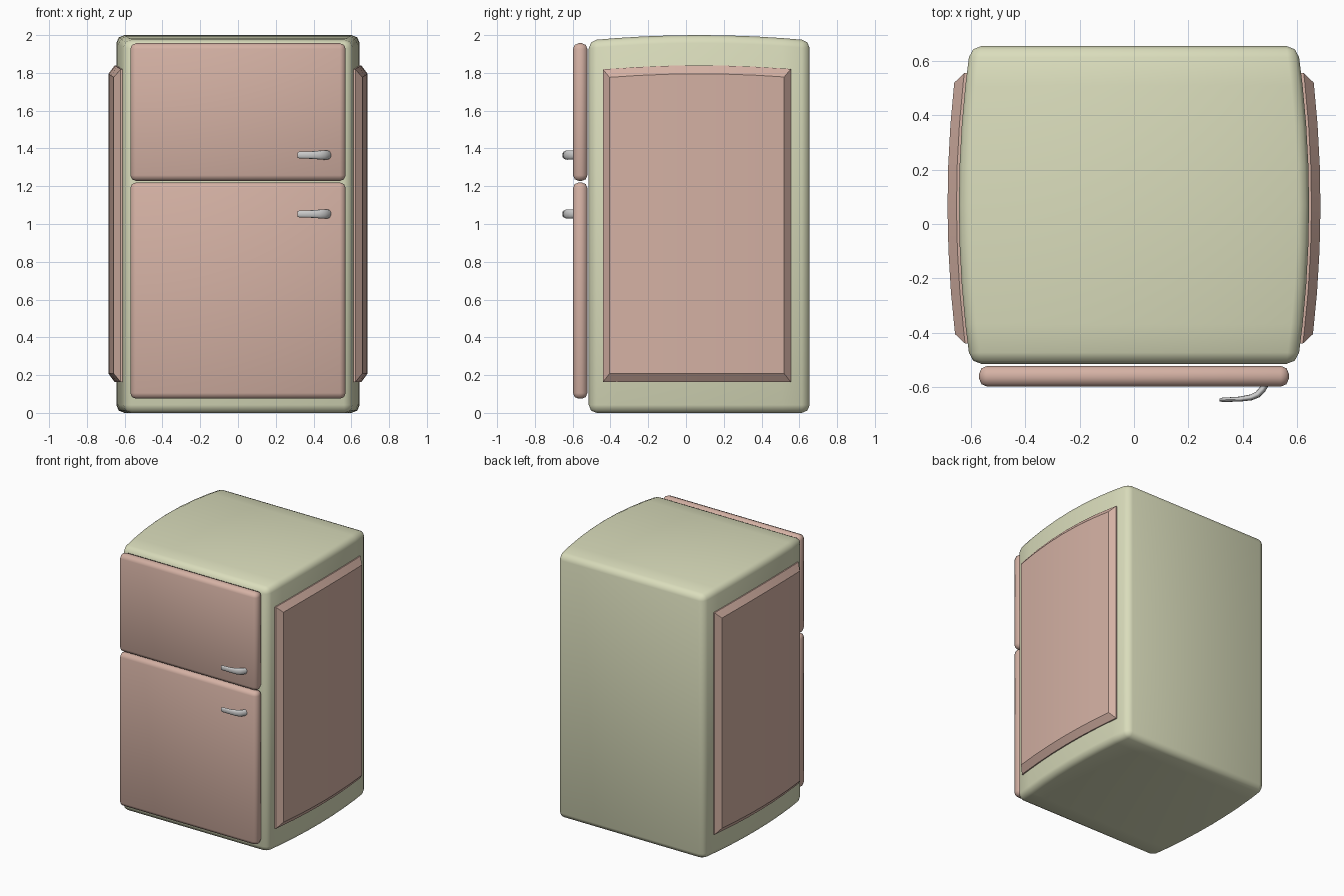
import bpy, bmesh, math
from mathutils import Vector

if "Cube" in bpy.data.objects:
    bpy.data.objects.remove(bpy.data.objects["Cube"])

def material(name, rgb):
    m = bpy.data.materials.new(name)
    m.diffuse_color = (*rgb, 1)
    m.use_nodes = True
    m.node_tree.nodes["Principled BSDF"].inputs["Base Color"].default_value = m.diffuse_color
    return m

GREEN = material("pale_green", (0.70, 0.72, 0.50))
PINK = material("dusty_pink", (0.66, 0.44, 0.37))

Y0, Y1 = -0.515, 0.655
MID, HALF = (Y0 + Y1) / 2, (Y1 - Y0) / 2

def bulge(y):
    return 1 - ((y - MID) / HALF) ** 2

def width(y):
    return 0.602 + 0.042 * bulge(y)

def roof(y):
    return 1.972 + 0.028 * bulge(y)

def loft(name, sections, mat=None, bevel=0, angle=35):
    """Skin a list of equal closed sections, cap both ends."""
    bm = bmesh.new()
    rings = [[bm.verts.new(p) for p in s] for s in sections]
    n = len(rings[0])
    for a, b in zip(rings, rings[1:]):
        for i in range(n):
            j = (i + 1) % n
            bm.faces.new((a[i], a[j], b[j], b[i]))
    bm.faces.new(rings[0])
    bm.faces.new(rings[-1])
    bmesh.ops.remove_doubles(bm, verts=bm.verts, dist=1e-5)
    bmesh.ops.recalc_face_normals(bm, faces=bm.faces)
    me = bpy.data.meshes.new(name)
    bm.to_mesh(me)
    bm.free()
    ob = bpy.data.objects.new(name, me)
    bpy.context.collection.objects.link(ob)
    if mat:
        me.materials.append(mat)
    if bevel:
        mod = ob.modifiers.new("round_edges", "BEVEL")
        mod.width, mod.segments = bevel, 2
        mod.limit_method, mod.angle_limit = "ANGLE", math.radians(40)
    bpy.ops.object.select_all(action="DESELECT")
    ob.select_set(True)
    bpy.context.view_layer.objects.active = ob
    if bevel:
        bpy.ops.object.modifier_apply(modifier="round_edges")
    bpy.ops.object.shade_smooth_by_angle(angle=math.radians(angle))
    return ob

# Cabinet with bowed sides and roof
ys = [Y0 + (Y1 - Y0) * i / 8 for i in range(9)]
loft("cabinet", [[(-width(y), y, 0), (width(y), y, 0),
                  (width(y), y, roof(y)), (-width(y), y, roof(y))] for y in ys],
     GREEN, bevel=0.042, angle=50)

# Raised side panels following the bowed sides
def side_panel(name, s):
    a, b, z0 = -0.44, 0.555, 0.163
    inner = [a + 0.035 + (b - a - 0.07) * i / 6 for i in range(7)]
    sections = []
    for y in [a, *inner, b]:
        x, z1 = width(y), roof(y) - 0.16
        sunk, rim, face = x - 0.015, x + 0.009, x + 0.042
        if y in (a, b):
            pts = [(sunk, z0), (rim, z0), (rim, z0), (rim, z1), (rim, z1), (sunk, z1)]
        else:
            pts = [(sunk, z0), (rim, z0), (face, z0 + 0.045),
                   (face, z1 - 0.045), (rim, z1), (sunk, z1)]
        sections.append([(s * px, y, pz) for px, pz in pts])
    loft(name, sections, PINK, angle=30)

side_panel("right_side_panel", 1)
side_panel("left_side_panel", -1)

# Doors
def door(name, z0, z1):
    loft(name, [[(-0.57, y, z0), (0.57, y, z0), (0.57, y, z1), (-0.57, y, z1)]
                for y in (-0.598, -0.522)], PINK, bevel=0.03, angle=50)

door("freezer_door", 1.228, 1.957)
door("fridge_door", 0.075, 1.22)

# Handles: flattened oval swept along a bent path (x, y, half thickness, half height)
PATH = [(0.485, -0.585, 0.013, 0.021), (0.472, -0.609, 0.013, 0.024),
        (0.455, -0.627, 0.012, 0.025), (0.43, -0.638, 0.011, 0.023),
        (0.39, -0.644, 0.009, 0.020), (0.325, -0.647, 0.008, 0.018),
        (0.314, -0.647, 0.005, 0.014)]

def handle(name, z):
    sections = []
    for i, (x, y, t, h) in enumerate(PATH):
        p, q = PATH[max(i - 1, 0)], PATH[min(i + 1, len(PATH) - 1)]
        d = Vector((q[0] - p[0], q[1] - p[1])).normalized()
        ring = []
        for k in range(12):
            c, s = math.cos(k * math.pi / 6), math.sin(k * math.pi / 6)
            ring.append((x - d.y * t * c, y + d.x * t * c, z + h * s))
        sections.append(ring)
    loft(name, sections, angle=60)

handle("freezer_handle", 1.365)
handle("fridge_handle", 1.053)
